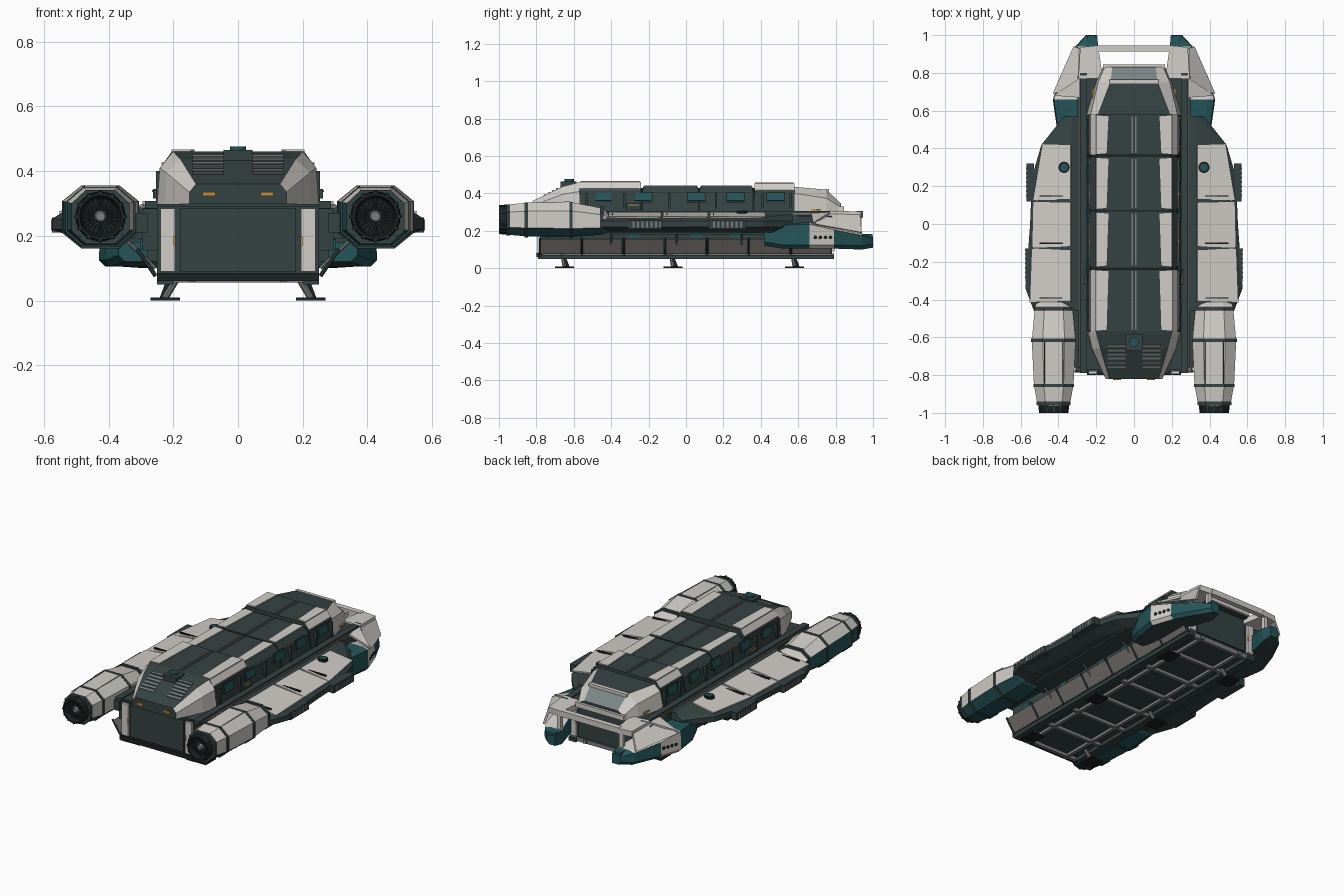
import bpy, bmesh, math
from mathutils import Vector

if "Cube" in bpy.data.objects:
    bpy.data.objects.remove(bpy.data.objects["Cube"])

COLOURS = {"dark_green_grey": (.036, .055, .055), "cream": (.64, .615, .575), "teal": (.018, .09, .1),
           "brown_grey": (.2, .185, .17), "near_black": (.012, .016, .016), "orange": (.5, .27, .05),
           "glass_grey": (.2, .24, .24), "mid_grey": (.2, .21, .21)}
MATS = []
for n, c in COLOURS.items():
    m = bpy.data.materials.new(n)
    m.diffuse_color = (*c, 1)
    m.use_nodes = True
    m.node_tree.nodes["Principled BSDF"].inputs["Base Color"].default_value = m.diffuse_color
    MATS.append(m)
DARK, CREAM, TEAL, BROWN, BLACK, ORANGE, GLASS, GREY = range(8)


def finish(name, bm, mat, mirror):
    """mat is a colour number or a rule(centre, normal) -> colour number"""
    bmesh.ops.recalc_face_normals(bm, faces=bm.faces)
    bm.normal_update()
    me = bpy.data.meshes.new(name)
    used = []
    for f in bm.faces:
        k = mat(f.calc_center_median(), f.normal) if callable(mat) else mat
        if k not in used:
            used.append(k)
            me.materials.append(MATS[k])
        f.material_index = used.index(k)
    bm.to_mesh(me)
    bm.free()
    ob = bpy.data.objects.new(name, me)
    bpy.context.collection.objects.link(ob)
    if mirror:
        ob.modifiers.new("mirror", "MIRROR").use_mirror_merge = False
    return ob


def loft(name, rings, mat, mirror=False):
    bm = bmesh.new()
    vs = [[bm.verts.new(p) for p in r] for r in rings]
    n = len(rings[0])
    for a, b in zip(vs, vs[1:]):
        for i in range(n):
            bm.faces.new((a[i], a[(i + 1) % n], b[(i + 1) % n], b[i]))
    bm.faces.new(vs[0])
    bm.faces.new(vs[-1])
    return finish(name, bm, mat, mirror)


def box(name, x0, x1, y0, y1, z0, z1, mat, mirror=False):
    return loft(name, [[(x0, y, z0), (x1, y, z0), (x1, y, z1), (x0, y, z1)] for y in (y0, y1)], mat, mirror)


def plate(name, pts, t, mat, mirror=True):
    pts = [Vector(p) for p in pts]
    d = (pts[1] - pts[0]).cross(pts[2] - pts[0]).normalized() * t / 2
    return loft(name, [[p - d for p in pts], [p + d for p in pts]], mat, mirror)


def beam(name, a, b, r, mat, mirror=True, n=8):
    a, b = Vector(a), Vector(b)
    q = (b - a).to_track_quat('Z', 'Y')
    ring = [q @ Vector((r * math.cos(2 * math.pi * i / n), r * math.sin(2 * math.pi * i / n), 0)) for i in range(n)]
    return loft(name, [[a + p for p in ring], [b + p for p in ring]], mat, mirror)


def hull(y, *half):
    """symmetric section from half-profile points, bottom to top"""
    return [(x, y, z) for x, z in half] + [(-x, y, z) for x, z in reversed(half)]


# lower hull, doors and posts
box("lower_hull", -.25, .25, -.78, .78, .075, .29, DARK)
box("hull_side_wall", .24, .295, -.74, .6, .155, .285, DARK, True)
box("front_door", -.18, .18, -.79, -.77, .09, .285, DARK)
box("back_door", -.18, .18, .77, .79, .09, .285, DARK)
box("front_post", .195, .24, -.795, -.77, .09, .285, CREAM, True)
box("back_post", .195, .24, .77, .795, .09, .285, CREAM, True)
box("front_door_lamp", .193, .2, -.8, -.79, .17, .2, ORANGE, True)
box("back_door_lamp", .193, .2, .79, .8, .17, .2, ORANGE, True)
box("front_sill", -.25, .25, -.8, -.77, .06, .085, BLACK)
box("bottom_rail", .2, .25, -.79, .79, .05, .072, DARK, True)
box("under_rail", .13, .15, -.79, .79, .058, .08, GREY, True)
for i in range(8):
    y = -.77 + i * .22
    box("under_cross_beam", -.24, .24, y - .01, y + .01, .055, .08, GREY)
box("deck", -.285, .285, -.77, .79, .283, .298, DARK)
box("deck_rail", .248, .287, -.79, .8, .285, .307, DARK, True)
box("deck_trim", .286, .292, -.75, .78, .288, .296, BROWN, True)

# sloping lower skirt panels and ribs
for i in range(7):
    y0 = -.78 + i * .2235
    y1 = y0 + .215
    plate("skirt_panel", [(.253, y0, .08), (.253, y1, .08), (.306, y1, .156), (.306, y0, .156)], .006, BROWN)
    beam("skirt_rib", (.255, y0, .075), (.312, y0, .16), .006, DARK)
for y in (-.62, -.28, .06, .27):
    box("lower_window", .29, .303, y - .032, y + .032, .157, .188, TEAL, True)

# landing legs
for y in (-.65, -.07, .58):
    box("landing_foot", .18, .27, y - .05, y + .05, 0, .01, BLACK, True)
    beam("landing_strut", (.225, y, .008), (.185, y - .01, .075), .011, GREY)
    beam("landing_brace", (.235, y + .02, .008), (.215, y, .06), .007, DARK)

# cab: core, nose, roof segments, cockpit
loft("cab_core", [hull(y, (.245, .30), (.222, .41), (.19, .43)) for y in (-.57, .58)], BLACK)
SIDE = lambda c, n: CREAM if abs(n.x) > .3 else DARK
loft("cab_nose", [hull(-.82, (.15, .298), (.15, .335), (.13, .36)),
                  hull(-.66, (.225, .298), (.222, .395), (.178, .437)),
                  hull(-.57, (.25, .298), (.242, .41), (.2, .46))], SIDE)
for y0, y1, z, xc in ((-.57, -.24, .46, .205), (-.23, .065, .437, .2), (.075, .355, .437, .2), (.365, .58, .453, .2)):
    end = z > .44
    loft("roof_segment", [hull(y, (.25, .298), (.23, z - .035), (xc, z)) for y in (y0, y1)],
         lambda c, n: CREAM if end and abs(n.x) > .3 and n.z > .3 else DARK)
    plate("roof_panel", [(.145, y0 + .01, z + .002), (xc, y0 + .005, z + .002),
                         (xc, y1 - .005, z + .002), (.135, y1 - .01, z + .002)], .008, CREAM)
    box("roof_spine", .005, .012, y0 + .01, y1 - .01, z, z + .004, GREY, True)
    box("roof_edge_trim", .225, .237, y0 + .01, y1 - .01, z - .04, z - .034, BROWN, True)
for y in (-.44, -.23, .055, .265, .48):
    plate("cab_window_frame", [(.245, y - .05, .352), (.245, y + .05, .352), (.236, y + .05, .408),
                               (.236, y - .05, .408)], .008, DARK)
    plate("cab_window", [(.248, y - .043, .36), (.248, y + .043, .36), (.239, y + .043, .402),
                         (.239, y - .043, .402)], .008, TEAL)
for y in (-.53, -.33, -.09, .16, .41, .56):
    box("cab_side_rib", .235, .254, y - .006, y + .006, .3, .4, DARK, True)
box("cab_side_box", .245, .262, -.32, -.24, .315, .345, DARK, True)
box("cab_side_lamp", .26, .265, -.31, -.25, .335, .342, ORANGE, True)
box("cockpit_side_lamp", .212, .222, .66, .72, .308, .318, ORANGE, True)


def cockpit_colour(c, n):
    if abs(n.x) > .25:
        return CREAM
    return GLASS if c.y > .76 and n.z > .2 else DARK


loft("cockpit", [hull(.58, (.25, .298), (.23, .40), (.19, .435)),
                 hull(.75, (.2, .298), (.19, .375), (.125, .42)),
                 hull(.83, (.165, .298), (.155, .325), (.115, .345))], cockpit_colour)
box("windscreen_ledge", -.165, .165, .8, .845, .3, .33, CREAM)
box("windscreen_brow", -.13, .13, .745, .765, .405, .424, CREAM)

# nose louvres, lamps and beacon
for i in range(6):
    y = -.64 - i * .022
    z = .443 - i * .0107
    plate("nose_louvre", [(.045, y, z + .004), (.14, y, z + .004), (.14, y - .01, z - .001), (.045, y - .01, z - .001)],
          .008, GREY)
box("nose_lamp", .07, .11, -.826, -.815, .323, .335, ORANGE, True)
box("beacon_base", -.045, .045, -.67, -.585, .43, .465, DARK)
beam("beacon", (0, -.625, .46), (0, -.625, .476), .025, TEAL, False, 12)

# side pods
POD = ((.57, .37), (.42, .49), (.25, .54), (.0, .55), (-.34, .575), (-.46, .53))
loft("side_pod", [[(.28, y, .19), (.28, y, .285), (.33, y, .292), (x - .03, y, .272), (x, y, .252),
                   (x, y, .22), (x - .08, y, .19)] for y, x in POD], DARK, True)
for y0, y1, xa, xb in ((.42, .13, .485, .535), (.115, -.12, .535, .54), (-.135, -.41, .542, .552)):
    plate("pod_panel", [(.335, y0, .297), (xa, y0 + .005, .274), (xb, y1 - .005, .272), (.335, y1, .297)], .008, CREAM)
    box("pod_panel_bar", .36, .5, y1 + .015, y1 + .021, .285, .296, BLACK, True)
beam("pod_hatch", (.37, .3, .29), (.37, .3, .306), .03, BLACK, True, 16)
beam("pod_hatch_lid", (.37, .3, .3), (.37, .3, .309), .02, TEAL, True, 16)
for y0, y1, x in ((.12, .32, .57), (-.31, -.13, .575)):
    box("pod_vent_box", .53, x, y0, y1, .21, .257, DARK, True)
    for i in range(7):
        y = y0 + .025 + i * .024
        box("pod_vent_slat", x - .002, x + .003, y, y + .01, .217, .25, GREY, True)
box("pod_lower_strip", .3, .42, -.4, .42, .18, .192, DARK, True)
for y in (-.4, -.05, .3):
    beam("pod_strut", (.35, y, .19), (.255, y, .1), .006, GREY)

# engine nacelles: both have teal on the same (-x) side, so the left one is a shifted copy
def oct_ring(y, w, h, zc=.26, k=.5):
    pts = [(w, -k * h), (w, k * h), (k * w, h), (-k * w, h), (-w, k * h), (-w, -k * h), (-k * w, -h), (k * w, -h)]
    return [(.425 + a, y, zc + b) for a, b in pts]


def nacelle_colour(c, n):
    return DARK if abs(n.y) > .8 else TEAL if n.z < -.3 or n.x < -.85 else CREAM


right = loft("engine_nacelle", [oct_ring(-.96, .085, .08), oct_ring(-.85, .105, .09), oct_ring(-.62, .116, .094),
                                oct_ring(-.44, .1, .07, .25), oct_ring(-.41, .09, .04, .24)], nacelle_colour)
left = right.copy()
left.location.x = -.85
bpy.context.collection.objects.link(left)
for y, w, h in ((-.615, .119, .097), (-.855, .108, .093), (-.95, .09, .084), (-.45, .104, .075)):
    loft("nacelle_band", [oct_ring(y - .009, w, h, .258), oct_ring(y + .009, w, h, .258)], DARK, True)
for x in (.375, .475):
    beam("nacelle_seam", (x, -.85, .349), (x, -.62, .353), .003, DARK)


def circle(y, r, n=24):
    return [(.425 + r * math.cos(2 * math.pi * i / n), y, .26 + r * math.sin(2 * math.pi * i / n)) for i in range(n)]


loft("engine_nozzle", [circle(-.94, .078), circle(-.985, .076), circle(-1, .073), circle(-1, .064),
                       circle(-.965, .055)], BLACK, True)
loft("engine_hub", [circle(-.96, .02), circle(-.985, .014)], GREY, True)
for i in range(24):
    a = 2 * math.pi * i / 24
    c, s = math.cos(a), math.sin(a)
    beam("engine_blade", (.425 + .02 * c, -.97, .26 + .02 * s), (.425 + .06 * c, -.975, .26 + .06 * s), .003, DARK, True, 4)
    if i % 2 == 0:
        beam("nozzle_petal", (.425 + .076 * c, -.95, .26 + .076 * s), (.425 + .072 * c, -1, .26 + .072 * s), .006,
             DARK, True, 6)
box("nacelle_mount", .28, .34, -.76, -.45, .21, .27, DARK, True)

# docking prongs at the back
def prong_colour(c, n):
    if n.z < -.75:
        return DARK
    if n.z > .5:
        return CREAM if .66 < c.y < .93 else TEAL
    return CREAM if n.x > .3 and .66 < c.y < .79 else TEAL


PRONG = ((.42, .28, .37, .12, .21), (.52, .28, .41, .105, .24), (.66, .27, .43, .105, .245), (.79, .23, .385, .105, .215),
         (.94, .19, .31, .1, .185), (1.0, .195, .255, .11, .17))
loft("prong", [[(a, y, z0), (b - .02, y, z0), (b, y, z0 + .02), (b - .005, y, z1 - .01), (b - .04, y, z1), (a, y, z1)]
               for y, a, b, z0, z1 in PRONG], prong_colour, True)
for i in range(4):
    y = .69 + i * .027
    x = .427 - (y - .66) * .346
    beam("prong_port", (x - .01, y, .165), (x + .004, y + .002, .165), .01, BLACK)
plate("prong_fairing", [(.29, .72, .29), (.285, .93, .285), (.315, .94, .19), (.425, .69, .235)], .012, CREAM)
plate("prong_shoulder", [(.29, .77, .295), (.29, .67, .288), (.425, .68, .238)], .012, CREAM)
plate("arch_arm", [(.165, .77, .29), (.295, .77, .29), (.285, .935, .285), (.19, .945, .285)], .035, CREAM)
box("arch_crossbar", -.2, .2, .912, .945, .27, .305, CREAM)
box("arch_post", .2, .225, .915, .938, .17, .28, CREAM, True)
box("prong_tip_trim", .2, .25, .95, .998, .165, .182, TEAL, True)
box("prong_mount", .24, .3, .45, .78, .12, .28, DARK, True)
